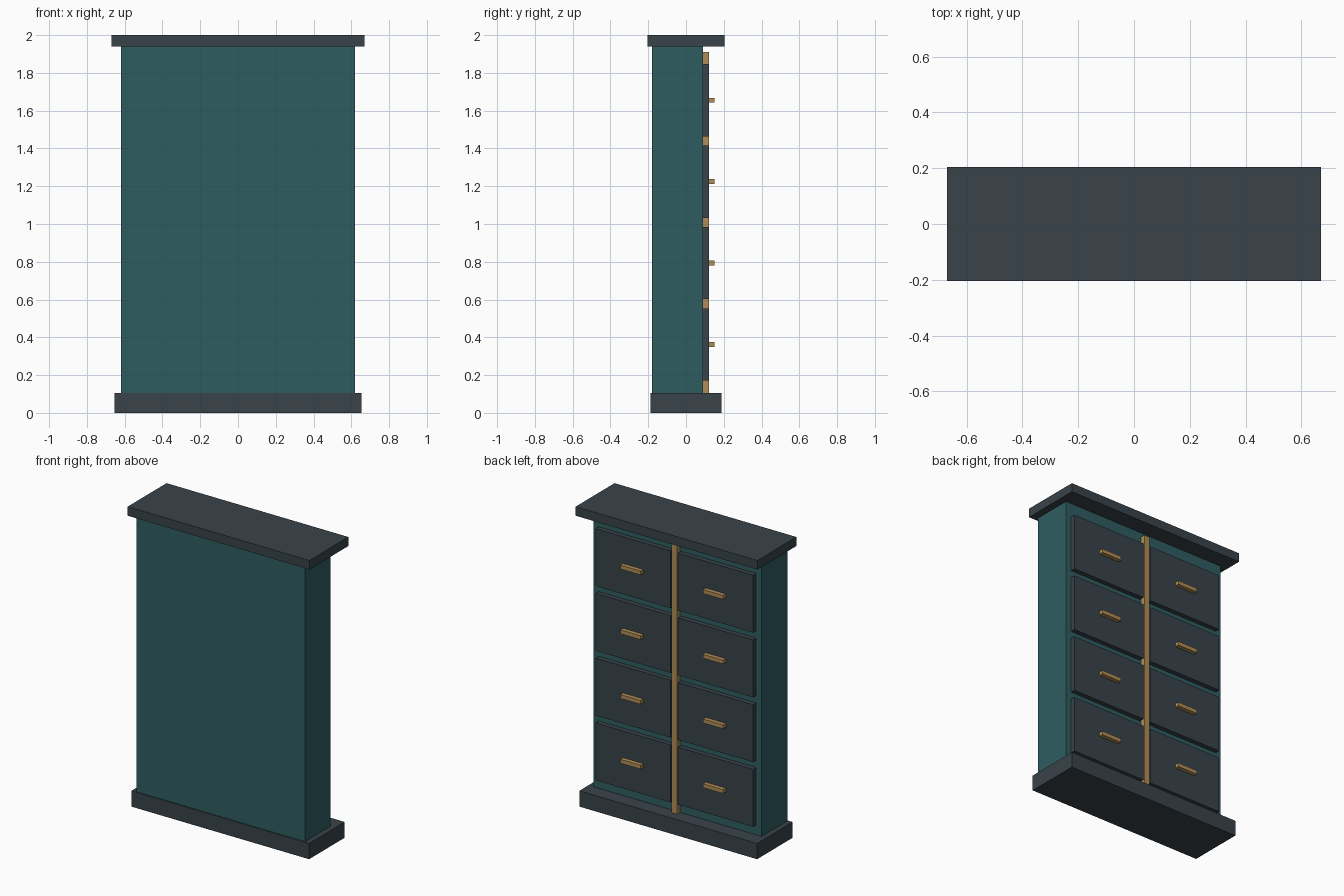
import bpy

if "Cube" in bpy.data.objects:
    bpy.data.objects.remove(bpy.data.objects["Cube"])


def material(name, rgb):
    m = bpy.data.materials.new(name)
    m.diffuse_color = (*rgb, 1.0)
    m.use_nodes = True
    m.node_tree.nodes["Principled BSDF"].inputs["Base Color"].default_value = m.diffuse_color
    return m


TEAL = material("teal_paint", (0.028, 0.108, 0.119))
SLATE = material("slate_paint", (0.041, 0.056, 0.069))
BRASS = material("brass", (0.434, 0.266, 0.095))


def box(name, x, y, z, mat):
    """Box spanning the (min, max) pairs on each axis."""
    spans = (x, y, z)
    bpy.ops.mesh.primitive_cube_add(size=1, location=[(a + b) / 2 for a, b in spans])
    ob = bpy.context.object
    ob.name = name
    ob.scale = [b - a for a, b in spans]
    bpy.ops.object.transform_apply(location=False, rotation=False, scale=True)
    ob.data.materials.append(mat)
    return ob


# Carcass with overhanging plinth and top
box("plinth", (-0.655, 0.655), (-0.187, 0.187), (0, 0.105), SLATE)
box("cabinet_body", (-0.62, 0.62), (-0.18, 0.09), (0.105, 1.94), TEAL)
box("top_slab", (-0.67, 0.67), (-0.205, 0.205), (1.94, 2.0), SLATE)

# Brass strip between the two drawer columns
FACE, FRONT = 0.09, 0.122
box("centre_strip", (-0.02, 0.02), (FACE, FRONT), (0.105, 1.91), BRASS)

# Four rows of paired drawers with bar handles
for row in range(4):
    zc = 0.362 + row * 0.431
    for side, label in ((-1, "left"), (1, "right")):
        xc = side * 0.304
        box(f"drawer_{label}_{row + 1}", (xc - 0.276, xc + 0.276),
            (FACE, FRONT), (zc - 0.191, zc + 0.191), SLATE)
        box(f"handle_{label}_{row + 1}", (xc - 0.075, xc + 0.075),
            (FRONT, 0.15), (zc - 0.013, zc + 0.013), BRASS)
